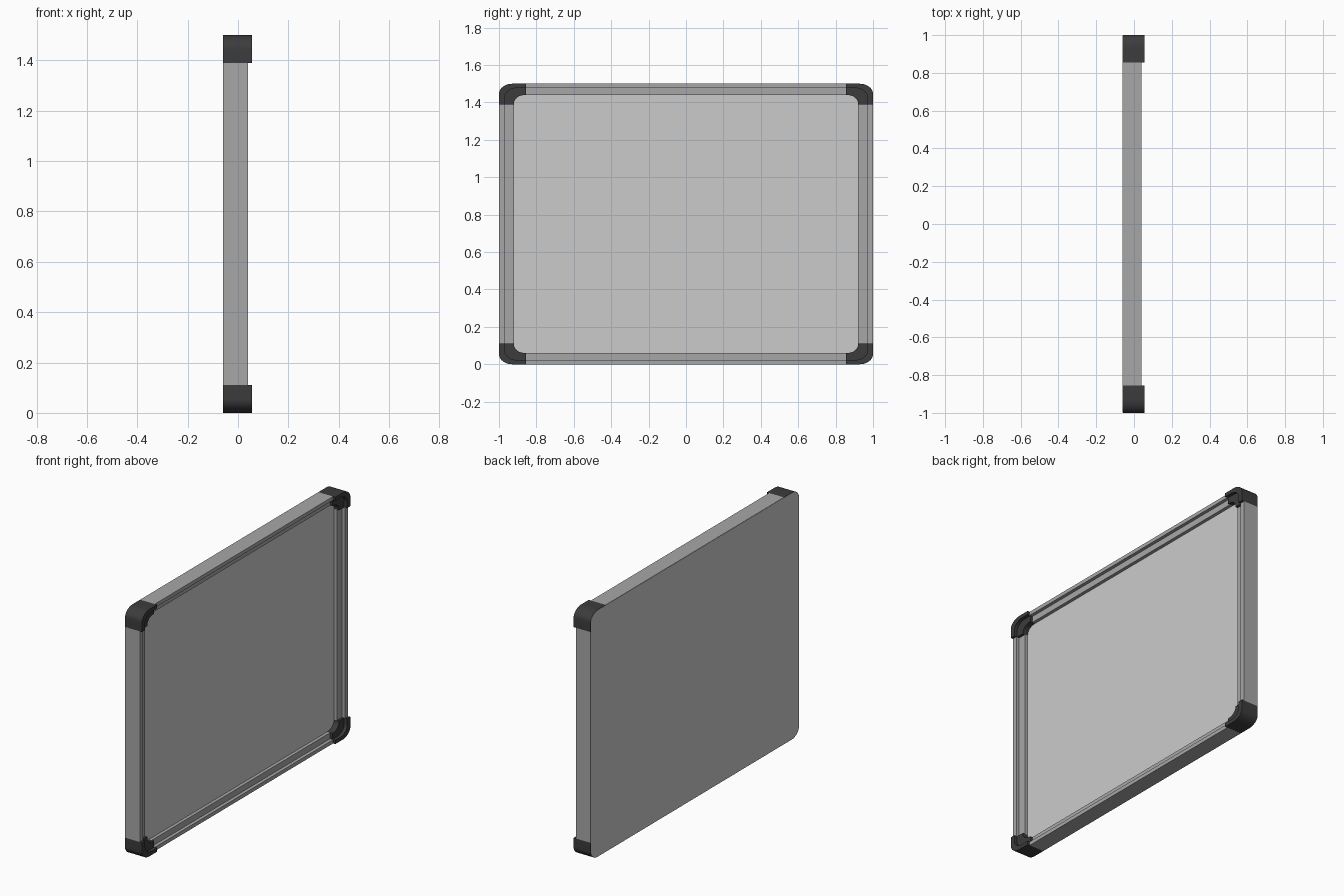
import bpy, bmesh, math

if "Cube" in bpy.data.objects:
    bpy.data.objects.remove(bpy.data.objects["Cube"])

BACK = -0.059
H = 0.75                     # half height, board centre height


def material(name, v):
    m = bpy.data.materials.new(name)
    m.diffuse_color = (v, v, v, 1)
    m.use_nodes = True
    m.node_tree.nodes["Principled BSDF"].inputs["Base Color"].default_value = m.diffuse_color
    return m


def finish(name, bm, mat=None):
    bmesh.ops.recalc_face_normals(bm, faces=bm.faces)
    me = bpy.data.meshes.new(name)
    bm.to_mesh(me)
    bm.free()
    ob = bpy.data.objects.new(name, me)
    bpy.context.collection.objects.link(ob)
    if mat:
        me.materials.append(mat)
    bpy.ops.object.select_all(action='DESELECT')
    ob.select_set(True)
    bpy.context.view_layer.objects.active = ob
    bpy.ops.object.shade_smooth_by_angle(angle=math.radians(30))
    return ob


def profile(front, ledge):
    # (fraction from outer to inner edge, x): tall rim, lower ledge inside
    return [(0, BACK), (0, front), (0.38, front), (0.38, ledge), (1, ledge), (1, BACK)]


def loft(name, outer, inner, prof, mat):
    # sweep the stepped profile between matching outer and inner (y, z) paths
    bm = bmesh.new()
    rows = []
    for (y0, z0), (y1, z1) in zip(outer, inner):
        rows.append([bm.verts.new((x, y0 + (y1 - y0) * t, z0 + (z1 - z0) * t))
                     for t, x in prof])
    n = len(prof)
    for a, b in zip(rows, rows[1:]):
        for i in range(n):
            j = (i + 1) % n
            bm.faces.new((a[i], a[j], b[j], b[i]))
    bm.faces.new(rows[0])
    bm.faces.new(rows[-1])
    return finish(name, bm, mat)


def arc(cy, cz, ry, rz, n=10):
    return [(cy + ry * math.cos(k * math.pi / 2 / n), cz + rz * math.sin(k * math.pi / 2 / n))
            for k in range(n + 1)]


rail_mat = material("rail_grey", 0.39)
corner_mat = material("corner_black", 0.045)

# writing panel with rounded corners, covering the whole back
ring = []
quarter = arc(0.926, H - 0.054, 0.072, 0.052)
for sy, sz in ((1, 1), (-1, 1), (-1, -1), (1, -1)):
    pts = quarter if sy * sz > 0 else quarter[::-1]
    ring += [(sy * y, H + sz * z) for y, z in pts]
bm = bmesh.new()
face = bm.faces.new([bm.verts.new((-0.06, y, z)) for y, z in ring])
ext = bmesh.ops.extrude_face_region(bm, geom=[face], use_keep_orig=True)
bmesh.ops.translate(bm, vec=(0.06, 0, 0),
                    verts=[v for v in ext["geom"] if isinstance(v, bmesh.types.BMVert)])
finish("board_panel", bm)

# four stepped rails
rail = profile(0.04, 0.02)
for s, tag in ((1, "upper"), (-1, "lower")):
    loft(tag + "_rail", [(-0.855, H + s * H), (0.855, H + s * H)],
         [(-0.855, H + s * 0.69), (0.855, H + s * 0.69)], rail, rail_mat)
for s, tag in ((1, "right"), (-1, "left")):
    loft(tag + "_rail", [(s, 0.11), (s, 1.39)],
         [(s * 0.92, 0.11), (s * 0.92, 1.39)], rail, rail_mat)

# four rounded corner caps
outer = [(1, 0.64)] + arc(0.928, H - 0.054, 0.072, 0.054) + [(0.855, H)]
inner = [(0.92, 0.64)] + arc(0.86, 0.645, 0.06, 0.045) + [(0.855, 0.69)]
for sy in (1, -1):
    for sz in (1, -1):
        name = ("upper" if sz > 0 else "lower") + ("_right" if sy > 0 else "_left") + "_corner"
        loft(name, [(sy * y, H + sz * z) for y, z in outer],
             [(sy * y, H + sz * z) for y, z in inner], profile(0.055, 0.035), corner_mat)
